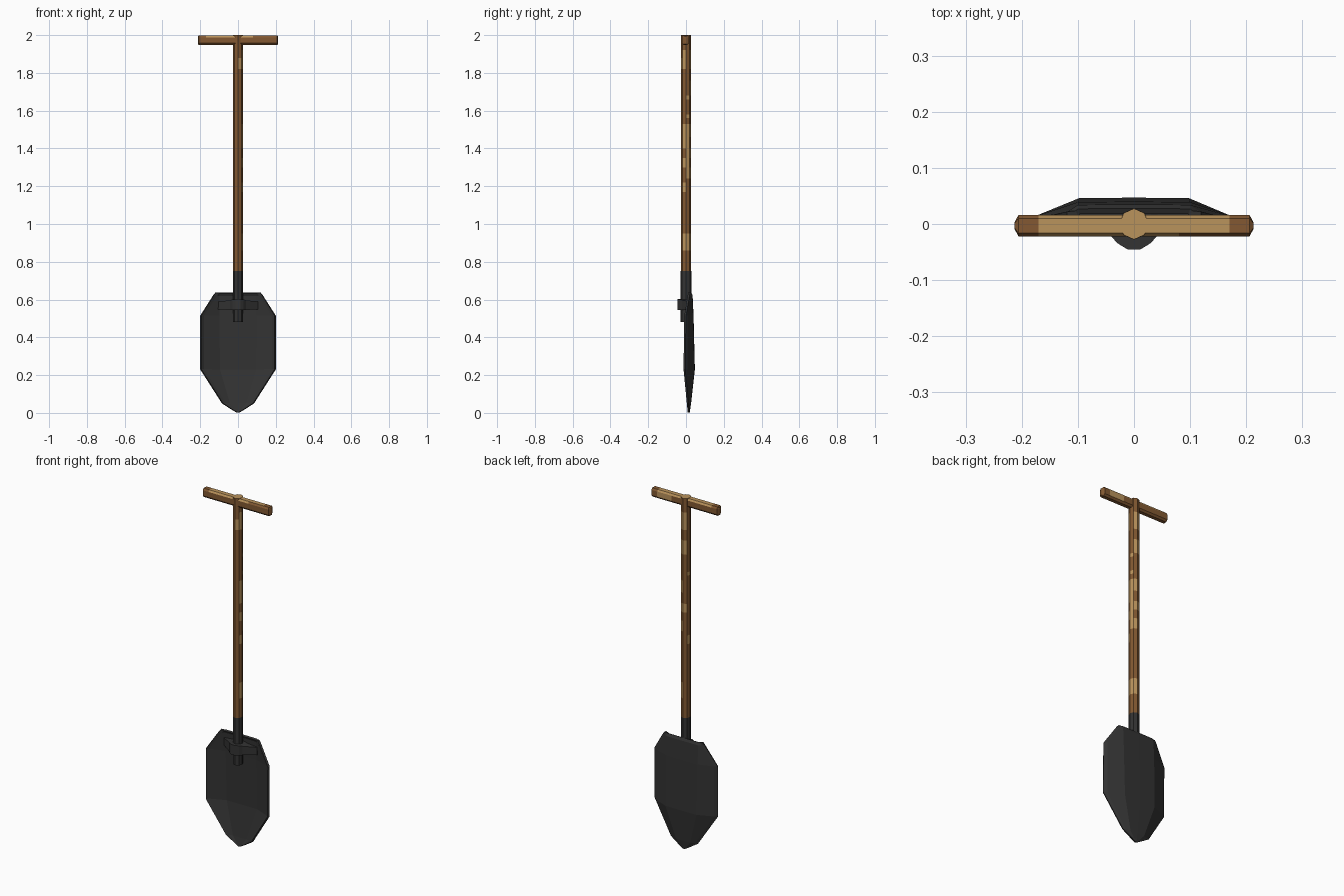
import bpy, bmesh, math

if "Cube" in bpy.data.objects:
    bpy.data.objects.remove(bpy.data.objects["Cube"])


def mat(name, hexcol):
    def lin(v):
        v /= 255
        return v / 12.92 if v <= 0.04045 else ((v + 0.055) / 1.055) ** 2.4
    m = bpy.data.materials.new(name)
    m.diffuse_color = (*[lin(int(hexcol[i:i + 2], 16)) for i in (0, 2, 4)], 1)
    m.use_nodes = True
    m.node_tree.nodes["Principled BSDF"].inputs["Base Color"].default_value = m.diffuse_color
    return m


METAL = mat("dark_metal", "333333")
BROWN = mat("brown_wood", "835932")
LIGHT = mat("worn_light_wood", "BA935C")


def make(name, verts, faces, mats, idx=None):
    me = bpy.data.meshes.new(name)
    me.from_pydata(verts, [], faces)
    for m in mats:
        me.materials.append(m)
    if idx:
        for p, i in zip(me.polygons, idx):
            p.material_index = i
        bm = bmesh.new()
        bm.from_mesh(me)
        bmesh.ops.recalc_face_normals(bm, faces=bm.faces)
        bm.to_mesh(me)
        bm.free()
    ob = bpy.data.objects.new(name, me)
    bpy.context.collection.objects.link(ob)
    return ob


def tube(name, rings, mats, rule):
    """Skin equal-length rings, cap both ends; rule(ring, side) gives the colour."""
    n = len(rings[0])
    verts = [v for r in rings for v in r]
    faces, idx = [], []
    for k in range(len(rings) - 1):
        for i in range(n):
            j = (i + 1) % n
            faces.append((k * n + i, k * n + j, (k + 1) * n + j, (k + 1) * n + i))
            idx.append(rule(k, i))
    faces += [tuple(reversed(range(n))), tuple(range(len(verts) - n, len(verts)))]
    idx += [rule(0, 0), rule(len(rings) - 1, 0)]
    return make(name, verts, faces, mats, idx)


def octagon(r, z):
    return [(r * math.cos(i * math.pi / 4), r * 1.06 * math.sin(i * math.pi / 4), z)
            for i in range(8)]


# Wooden shaft with worn patches: (bottom, top, sides)
patches = [(0.86, 0.95, (7, 0, 1)), (1.17, 1.22, (7, 3)), (1.24, 1.30, (0, 1)),
           (1.30, 1.35, (7, 0)), (1.35, 1.40, (0, 1, 2)), (1.40, 1.46, (7, 0)),
           (1.46, 1.53, (7, 0, 1)), (1.56, 1.58, (0, 3)), (1.68, 1.76, (1, 2)),
           (1.66, 1.68, (0,)), (1.82, 1.92, (7, 1, 2)), (1.82, 1.88, (6,))]
levels = sorted({0.75, 2.0} | {z for p in patches for z in p[:2]})


def shaft_rule(k, i):
    if k == len(levels) - 1:
        return 1
    zm = (levels[k] + levels[k + 1]) / 2
    return int(any(a < zm < b and i in s for a, b, s in patches))


tube("shaft", [octagon(0.026, z) for z in levels], [BROWN, LIGHT], shaft_rule)

# Metal socket
tube("socket", [octagon(0.0265, 0.48), octagon(0.0265, 0.75)], [METAL], lambda k, i: 0)

# Cross grip with slightly domed ends, worn on the top and upper back
section = [(-0.022, 1.957), (-0.013, 1.947), (0.007, 1.947), (0.016, 1.957),
           (0.016, 1.988), (0.010, 1.998), (-0.016, 1.998), (-0.022, 1.988)]
stops = [(-0.213, 0.3), (-0.206, 1), (-0.17, 1), (0.08, 1), (0.17, 1), (0.206, 1), (0.213, 0.3)]


def grip_rule(k, i):
    return int((k in (2, 3) and i in (4, 5)) or (k == 3 and i == 3) or (k == 2 and i == 6))


tube("cross_grip",
     [[(x, -0.003 + (y + 0.003) * s, 1.9725 + (z - 1.9725) * (s * 0.3 + 0.7)) for y, z in section]
      for x, s in stops],
     [BROWN, LIGHT], grip_rule)

# Dished blade: rows of (z, half width, inner half width, edge y, centre y)
rows = [(0.637, 0.120, 0.100, 0.022, 0.028), (0.622, 0.132, 0.100, 0.019, 0.035),
        (0.515, 0.200, 0.100, 0.000, 0.040), (0.230, 0.200, 0.098, -0.004, 0.047),
        (0.050, 0.085, 0.045, 0.014, 0.027), (0.018, 0.035, 0.018, 0.018, 0.022),
        (0.001, 0.006, 0.003, 0.019, 0.020)]
verts, faces = [], []
for z, w, wi, ye, yc in rows:
    rim = w - min(0.016, w * 0.2)
    half = [(w, ye), (rim, ye + (yc - ye) * 0.27), (min(wi, rim - 0.001), yc - 0.001)]
    verts += [(-x, y, z) for x, y in half] + [(0, yc, z)] + [(x, y, z) for x, y in half[::-1]]
for r in range(len(rows) - 1):
    for c in range(6):
        a = r * 7 + c
        faces.append((a, a + 1, a + 8, a + 7))
blade = make("blade", verts, faces, [METAL])
sol = blade.modifiers.new("thickness", "SOLIDIFY")
sol.thickness = 0.011
sol.offset = -1

# Strap wrapping the socket, with wings onto the blade: (x, y, bottom z, top z)
half = [(0.105, 0.022, 0.548, 0.590), (0.042, -0.020, 0.545, 0.596),
        (0.030, -0.034, 0.545, 0.600), (0.012, -0.045, 0.545, 0.602)]
prof = [(-x, y, a, b) for x, y, a, b in half] + [(x, y, a, b) for x, y, a, b in half[::-1]]
tube("socket_strap",
     [[(x, y, a), (x, y, b), (x, 0.030, b), (x, 0.030, a)] for x, y, a, b in prof],
     [METAL], lambda k, i: 0)
